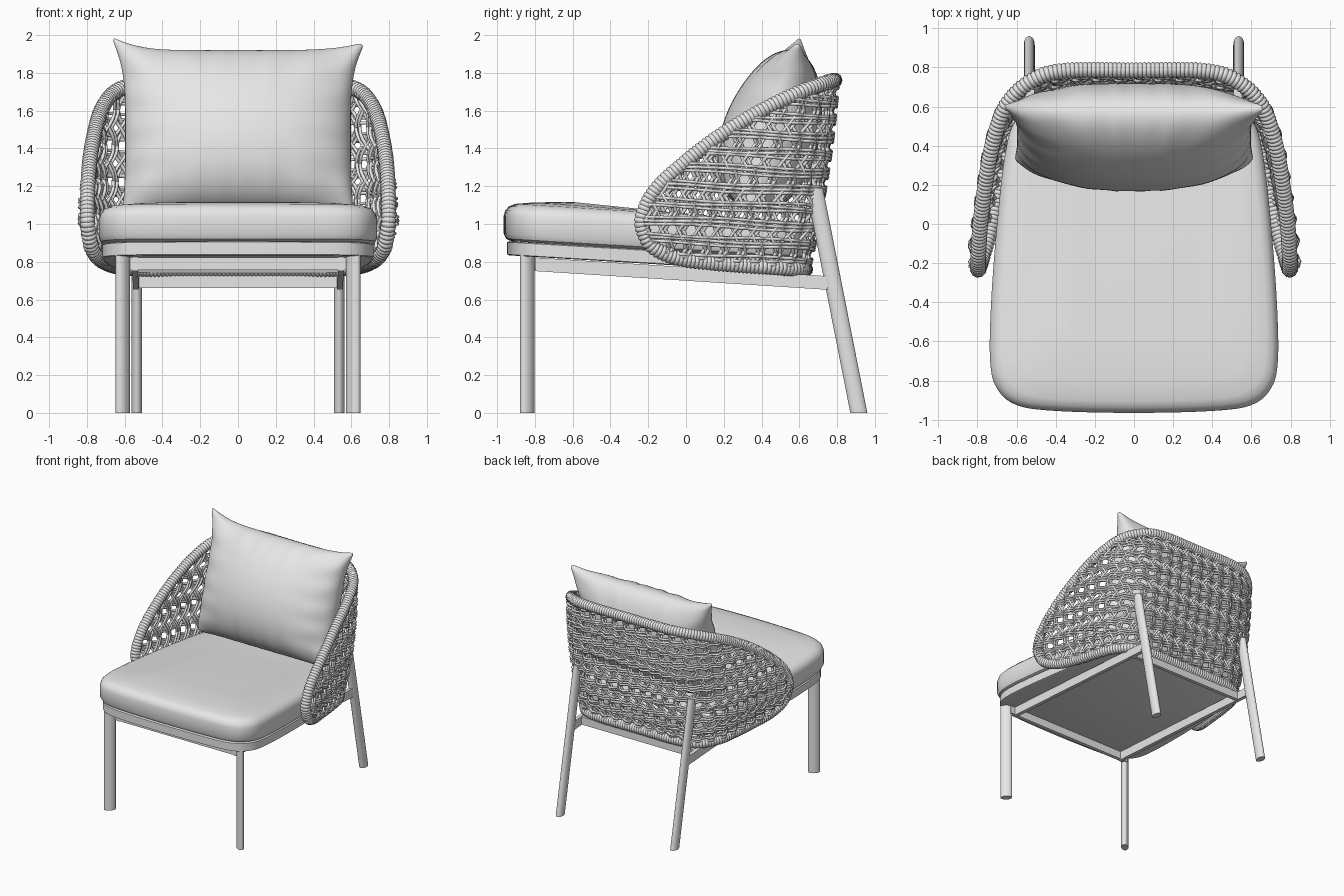
import bpy, bmesh, math, random
from mathutils import Vector

random.seed(4)
if "Cube" in bpy.data.objects:
    bpy.data.objects.remove(bpy.data.objects["Cube"])


def material(name, value):
    m = bpy.data.materials.new(name)
    m.use_nodes = True
    col = (value, value, value, 1)
    m.diffuse_color = col
    m.node_tree.nodes["Principled BSDF"].inputs["Base Color"].default_value = col
    return m


GREY = material("light_grey", 0.8)


def add_object(name, data):
    data.materials.append(GREY)
    ob = bpy.data.objects.new(name, data)
    bpy.context.collection.objects.link(ob)
    bpy.ops.object.select_all(action='DESELECT')
    ob.select_set(True)
    bpy.context.view_layer.objects.active = ob


def finish(name, bm, angle=40):
    bmesh.ops.recalc_face_normals(bm, faces=bm.faces)
    me = bpy.data.meshes.new(name)
    bm.to_mesh(me)
    bm.free()
    add_object(name, me)
    bpy.ops.object.shade_smooth_by_angle(angle=math.radians(angle))


def spline(points, n, closed=False):
    """Catmull-Rom curve through the points."""
    pts = [Vector(p) for p in points]
    ext = [pts[-1]] + pts + pts[:2] if closed else [pts[0]] + pts + [pts[-1]]
    out = []
    for a, b, c, d in zip(ext, ext[1:], ext[2:], ext[3:]):
        for i in range(n):
            t = i / n
            out.append(0.5 * (2 * b + (c - a) * t + (2 * a - 5 * b + 4 * c - d) * t * t
                              + (3 * b - a - 3 * c + d) * t ** 3))
    return out if closed else out + [pts[-1]]


def flip(p):
    return (-p[0],) + tuple(p[1:])


def resample(pts, step):
    out, carry = [], 0.0
    for a, b in zip(pts, pts[1:]):
        length = (b - a).length
        while carry < length:
            out.append(a.lerp(b, carry / length))
            carry += step
        carry -= length
    return out


def ropes(name, paths, radius, sides, rings=False):
    cu = bpy.data.curves.new(name, 'CURVE')
    cu.dimensions = '3D'
    cu.bevel_depth = radius
    cu.bevel_resolution = sides
    cu.use_fill_caps = True
    for path in paths:
        sp = cu.splines.new('POLY')
        sp.points.add(len(path) - 1)
        sp.use_cyclic_u = rings
        for i, (pt, co) in enumerate(zip(sp.points, path)):
            pt.co = (*co, 1)
            pt.radius = 0.86 if rings and i % 3 == 0 else 1
    add_object(name, cu)
    bpy.ops.object.convert(target='MESH')
    if rings:
        bpy.ops.object.shade_smooth_by_angle(angle=math.radians(50))


def slope(y):
    return -0.058 * (y + 0.9)


# Seat: one outline stacked into a base and a cushion, tilted backwards
half_seat = [(0, -.965), (.4, -.955), (.6, -.925), (.7, -.84), (.735, -.7), (.73, -.4),
             (.7, 0), (.66, .35), (.61, .52), (.5, .61), (.3, .64), (0, .64)]
outline = spline(half_seat + [flip(p) for p in half_seat[-2:0:-1]], 5, True)


def seat_layers(name, layers):
    bm = bmesh.new()
    rings = []
    for inset, z in layers:
        rings.append([bm.verts.new((p[0] * (1 - inset / .72), -.155 + (p[1] + .155) * (1 - inset / .8),
                                    z + slope(p[1]))) for p in outline])
    for low, high in zip(rings, rings[1:]):
        for i in range(len(low)):
            j = (i + 1) % len(low)
            bm.faces.new((low[i], low[j], high[j], high[i]))
    bm.faces.new(rings[0])
    bm.faces.new(rings[-1])
    finish(name, bm)


seat_layers("seat_base", [(.03, .83), (.018, .835), (.018, .9), (.03, .905)])
seat_layers("seat_cushion", [(.04, .905), (.012, .918), (0, .945), (0, 1.04), (.008, 1.068),
                             (.028, 1.09), (.06, 1.103), (.15, 1.11), (.35, 1.114)])


# Legs: oval cylinders with flat feet, turned about z and sheared backwards
def leg(name, x, y_foot, y_top, height, rx, ry, turn):
    bm = bmesh.new()
    bmesh.ops.create_cone(bm, cap_ends=True, segments=24, radius1=1, radius2=1, depth=1)
    c, s = math.cos(turn), math.sin(turn)
    for v in bm.verts:
        top = v.co.z > 0
        px, py = v.co.x * rx, v.co.y * ry
        v.co = (x + px * c - py * s, (y_top if top else y_foot) + px * s + py * c, height if top else 0)
    finish(name, bm)


# Rails: square bars between two points
def rail(name, a, b, width, height):
    a, b = Vector(a), Vector(b)
    side = (b - a).cross(Vector((0, 0, 1))).normalized() * width / 2
    up = Vector((0, 0, height / 2))
    bm = bmesh.new()
    ends = [[bm.verts.new(p + side * i + up * j) for i, j in ((1, 1), (-1, 1), (-1, -1), (1, -1))]
            for p in (a, b)]
    for i in range(4):
        j = (i + 1) % 4
        bm.faces.new((ends[0][i], ends[0][j], ends[1][j], ends[1][i]))
    for e in ends:
        bm.faces.new(e)
    finish(name, bm)


for s, label in ((1, "left"), (-1, "right")):
    leg("front_leg_" + label, s * .61, -.84, -.84, .85, .028, .046, s * math.pi / 4)
    leg("back_leg_" + label, s * .535, .915, .68, 1.19, .028, .045, 0)
    rail("side_rail_" + label, (s * .545, -.82, .788), (s * .54, .75, .688), .03, .072)
rail("front_rail", (-.6, -.81, .79), (.6, -.81, .79), .03, .065)
rail("back_rail", (-.54, .63, .695), (.54, .63, .695), .03, .065)

# Back pillow: two bulged grids sharing a pinched edge, with blunt corners
bm = bmesh.new()
N = 40
up, out = Vector((0, .287, .958)), Vector((0, -.958, .287))
for face, fullness in ((1, 2.3), (-1, 3.5)):
    grid = []
    for i in range(N + 1):
        row = []
        for j in range(N + 1):
            a, b = math.sin((i / N - .5) * math.pi), math.sin((j / N - .5) * math.pi)
            ear = .088 if b > 0 else .018
            blunt = 1 - .05 * abs(a * b) ** 24
            x = a * (.597 + ear * abs(b) ** 3.5) * blunt
            h = b * (.44 + ear * (.85 - .2 * a) * abs(a) ** 5) * blunt
            t = .257 * ((1 - abs(a) ** fullness) * (1 - b * b)) ** .52 * (1 - .12 * b)
            fold = math.sin(a * 23 + 2 * math.sin(a * 5)) * abs(b) ** 3
            fold += math.sin(b * 17 + 2) * abs(a) ** 5
            t += .02 * fold * (1 - a * a) ** .5 * (1 - b * b) ** .5
            row.append(bm.verts.new(Vector((x, .455, 1.495)) + up * h + out * t * face))
        grid.append(row)
    for i in range(N):
        for j in range(N):
            bm.faces.new((grid[i][j], grid[i + 1][j], grid[i + 1][j + 1], grid[i][j + 1]))
bmesh.ops.remove_doubles(bm, verts=bm.verts, dist=.0005)
finish("back_pillow", bm, 80)

# Shell: upper and lower edge curves, from back centre to front tip
upper = [(0, .785, 1.76), (.35, .783, 1.76), (.52, .733, 1.745), (.65, .61, 1.7), (.72, .42, 1.61),
         (.76, .2, 1.48), (.785, 0, 1.33), (.795, -.16, 1.18), (.797, -.23, 1.04)]
lower = [(0, .63, .76), (.35, .63, .76), (.52, .59, .762), (.62, .46, .77), (.665, .3, .78),
         (.7, .12, .795), (.74, -.05, .82), (.775, -.17, .875), (.79, -.22, .95)]

# Wrapped rim around the whole shell
half = upper + lower[::-1]
loop = spline(half + [flip(p) for p in half[-2:0:-1]], 12, True)
ropes("wrapped_rim", [resample(loop + loop[:1], .0072)], .041, 3, True)

# Woven ropes: level rows and crossing diagonals over the shell surface
top = spline(upper[::-1] + [flip(p) for p in upper[1:]], 12)
bottom = spline(lower[::-1] + [flip(p) for p in lower[1:]], 12)
mid = [(a + b) / 2 for a, b in zip(top, bottom)]
dist = [0.0]
for a, b in zip(mid, mid[1:]):
    dist.append(dist[-1] + (b - a).xy.length)
LENGTH = dist[-1]


def on_shell(s, z, lift):
    """Point of the shell at distance s and height z, or None outside it."""
    if not 0 <= s < LENGTH:
        return None
    k = next(i for i in range(1, len(dist)) if dist[i] > s)
    f = (s - dist[k - 1]) / (dist[k] - dist[k - 1])
    lo, hi = bottom[k - 1].lerp(bottom[k], f), top[k - 1].lerp(top[k], f)
    # rows run parallel to the tilted seat
    v = (z - .05 * (lo.y - .5) - lo.z) / (hi.z - lo.z)
    if not 0 <= v <= 1:
        return None
    d = (mid[k] - mid[k - 1]).normalized()
    # the sides swell outwards more than the back
    swell = (.08 + .06 * abs(d.y)) * v * (1 - v) + .012 * abs(d.y)
    return lo.lerp(hi, v) + Vector((d.y, -d.x, 0)) * (lift + swell)


def trace(samples):
    runs, run = [], []
    for s, z, lift in samples:
        p = on_shell(s, z, lift)
        if p:
            run.append(p)
        else:
            runs.append(run)
            run = []
    return [r for r in runs + [run] if len(r) > 1]


H, K, Z0 = .095, .55, .75
D = 2 * H * K
rows, diagonals = [], []
for m in range(11):
    z = Z0 + (m + .5) * H
    for strand in (-.02, 0, .02):
        ph = random.uniform(0, 6)
        rows += trace([(s * .026, z + strand + .005 * math.sin(s * .2 + ph),
                        .008 + .014 * math.sin(s * .026 * math.tau / D)) for s in range(int(LENGTH / .026) + 1)])
for way in (1, -1):
    for i in range(-8, int(LENGTH / D) + 9):
        for strand in (-.013, .013):
            jit = strand + random.uniform(-.004, .004)
            diagonals += trace([(i * D + jit + way * K * q * .025, Z0 + q * .025,
                                 way * .012 * math.sin(q * .025 * math.pi / H)) for q in range(43)])
ropes("woven_rows", rows, .0095, 1)
ropes("woven_diagonals", diagonals, .0095, 1)
